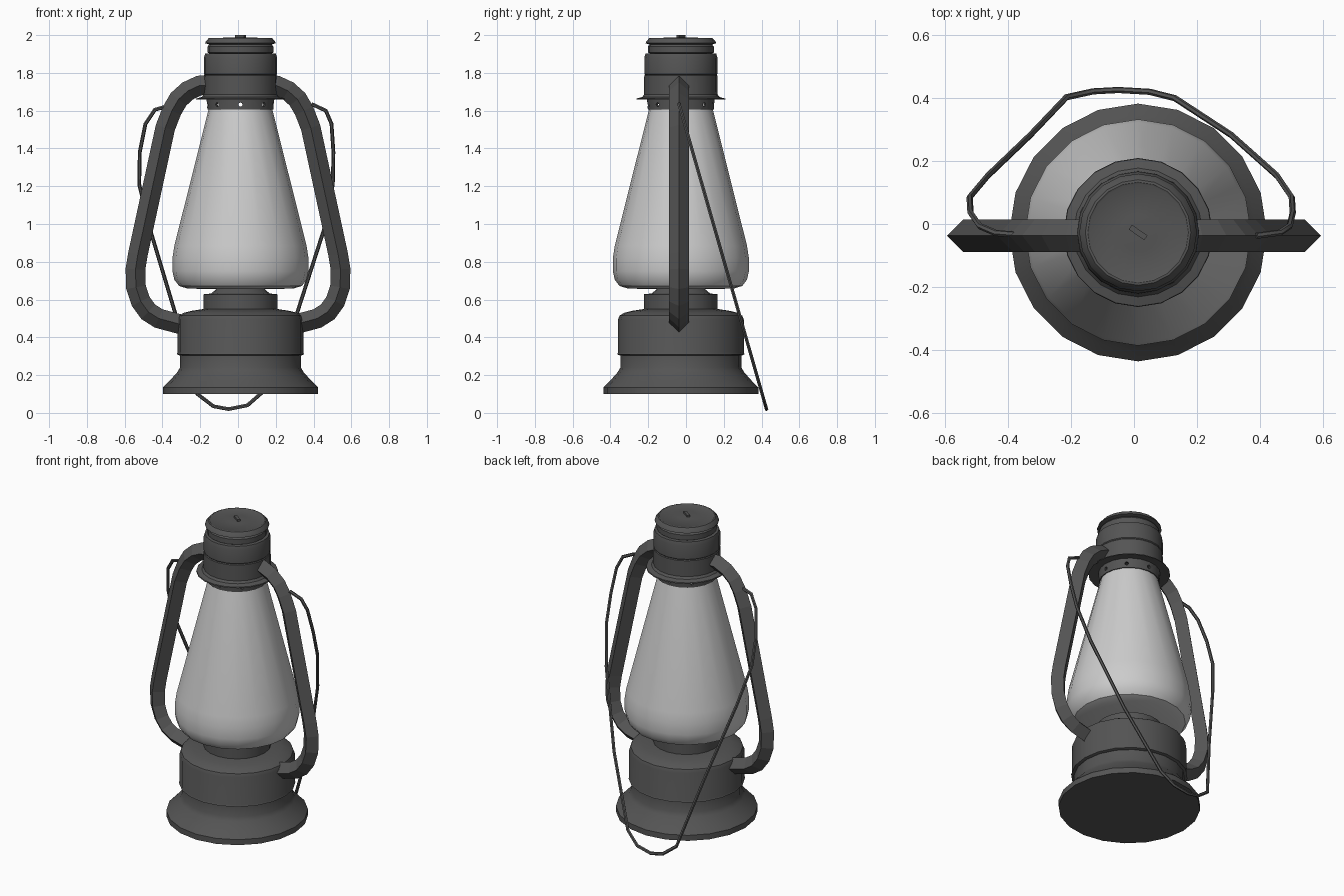
import bpy, bmesh, math
from mathutils import Vector, Matrix

if "Cube" in bpy.data.objects:
    bpy.data.objects.remove(bpy.data.objects["Cube"])

CX, CY = 0.013, -0.027      # axis of the lantern body

metal = bpy.data.materials.new("dark_metal")
metal.diffuse_color = (0.09, 0.09, 0.09, 1)
metal.use_nodes = True
metal.node_tree.nodes["Principled BSDF"].inputs["Base Color"].default_value = metal.diffuse_color


def finish(name, bm, smooth=None, mat=metal):
    bmesh.ops.recalc_face_normals(bm, faces=bm.faces)
    me = bpy.data.meshes.new(name)
    bm.to_mesh(me)
    bm.free()
    ob = bpy.data.objects.new(name, me)
    bpy.context.collection.objects.link(ob)
    if mat:
        me.materials.append(mat)
    if smooth:
        bpy.ops.object.select_all(action='DESELECT')
        ob.select_set(True)
        bpy.context.view_layer.objects.active = ob
        bpy.ops.object.shade_smooth_by_angle(angle=math.radians(smooth))
    return ob


def lathe(name, profile, sides=20, closed=False, mat=metal):
    """Revolve (radius, z) points; open profiles are capped at both ends."""
    bm = bmesh.new()
    rings = []
    for r, z in profile:
        rings.append([bm.verts.new((CX + r * math.sin(2 * math.pi * i / sides),
                                    CY + r * math.cos(2 * math.pi * i / sides), z))
                      for i in range(sides)])
    pairs = list(zip(rings, rings[1:]))
    if closed:
        pairs.append((rings[-1], rings[0]))
    else:
        bm.faces.new(rings[0])
        bm.faces.new(rings[-1])
    for a, b in pairs:
        for i in range(sides):
            j = (i + 1) % sides
            bm.faces.new((a[i], a[j], b[j], b[i]))
    return finish(name, bm, 35, mat)


def sweep(name, path, normal, radius, sides, smooth=None):
    """Mitred tube along a planar path lying in the plane with this normal."""
    bm = bmesh.new()
    pts = [Vector(p) for p in path]
    n = Vector(normal).normalized()
    rings = []
    for i, p in enumerate(pts):
        d0 = (p - pts[i - 1]).normalized() if i else (pts[1] - p).normalized()
        d1 = (pts[i + 1] - p).normalized() if i < len(pts) - 1 else d0
        side = (d0 + d1).normalized().cross(n)
        stretch = 1 / max(0.5, math.sqrt((1 + d0.dot(d1)) / 2))
        rings.append([bm.verts.new(p + radius * (side * stretch * math.cos(a) + n * math.sin(a)))
                      for a in (2 * math.pi * k / sides for k in range(sides))])
    bm.faces.new(rings[0])
    bm.faces.new(rings[-1])
    for a, b in zip(rings, rings[1:]):
        for i in range(sides):
            j = (i + 1) % sides
            bm.faces.new((a[i], a[j], b[j], b[i]))
    return finish(name, bm, smooth)


# fuel tank: flared foot, then drum with rolled shoulder and burner neck
lathe("flared_foot", [(0.41, 0.10), (0.41, 0.135), (0.375, 0.17), (0.335, 0.215),
                      (0.32, 0.24), (0.32, 0.32)])
lathe("fuel_tank", [(0.325, 0.305), (0.337, 0.31), (0.333, 0.32), (0.333, 0.495),
                    (0.325, 0.515), (0.30, 0.53), (0.26, 0.54), (0.195, 0.55)])
lathe("burner", [(0.195, 0.53), (0.195, 0.628), (0.155, 0.632), (0.12, 0.662)])

# glass chimney
lathe("glass_chimney", [(0.10, 0.655), (0.28, 0.658), (0.325, 0.672), (0.35, 0.705),
                        (0.36, 0.75), (0.36, 0.82), (0.35, 0.885), (0.168, 1.61)], mat=None)

# perforated collar
collar = lathe("vent_collar", [(0.175, 1.605), (0.18, 1.67), (0.165, 1.67), (0.16, 1.605)],
               closed=True)
bm = bmesh.new()
for k in range(8):
    m = (Matrix.Translation((CX, CY, 1.632)) @ Matrix.Rotation(k * math.pi / 4, 4, 'Z')
         @ Matrix.Translation((0.17, 0, 0)) @ Matrix.Rotation(math.pi / 2, 4, 'Y'))
    bmesh.ops.create_cone(bm, cap_ends=True, segments=8, radius1=0.011, radius2=0.011,
                          depth=0.08, matrix=m)
cutter = finish("vent_hole_cutter", bm)
cutter.hide_render = True
cutter.display_type = 'WIRE'
holes = collar.modifiers.new("vent_holes", 'BOOLEAN')
holes.operation = 'DIFFERENCE'
holes.object = cutter

# hood, chimney top and lid
lathe("hood", [(0.17, 1.665), (0.237, 1.658), (0.235, 1.664), (0.205, 1.672), (0.195, 1.685),
               (0.194, 1.785), (0.19, 1.79), (0.194, 1.795), (0.194, 1.88), (0.187, 1.902),
               (0.165, 1.904)])
lathe("chimney_top", [(0.16, 1.90), (0.174, 1.908), (0.174, 1.94), (0.16, 1.956)])
lathe("lid", [(0.165, 1.95), (0.187, 1.957), (0.184, 1.965), (0.168, 1.984), (0.16, 1.985),
              (0.155, 1.982), (0.06, 1.988)])

# little catch on the lid
bm = bmesh.new()
bmesh.ops.create_cube(bm, size=1, matrix=Matrix.Translation((CX, CY, 1.99))
                      @ Matrix.Rotation(math.radians(-35), 4, 'Z')
                      @ Matrix.Diagonal((0.06, 0.018, 0.02, 1)))
finish("lid_catch", bm)

# side tubes with diamond section
tube = [(0.16, 1.735), (0.205, 1.733), (0.265, 1.705), (0.315, 1.66), (0.35, 1.60),
        (0.385, 1.51), (0.53, 0.84), (0.543, 0.76), (0.54, 0.665), (0.515, 0.59),
        (0.475, 0.535), (0.42, 0.50), (0.29, 0.465)]
for label, s in (("left", -1), ("right", 1)):
    sweep(label + "_side_tube", [(s * x, -0.037, z) for x, z in tube], (0, 1, 0), 0.052, 4)

# wire bail, hanging down behind in a tilted plane
wire = [(-0.37, 1.625), (-0.44, 1.605), (-0.49, 1.53), (-0.52, 1.38), (-0.523, 1.21),
        (-0.465, 0.97), (-0.33, 0.52), (-0.215, 0.10), (-0.13, 0.035), (-0.05, 0.02),
        (0.05, 0.04), (0.13, 0.11), (0.31, 0.52), (0.455, 0.97), (0.502, 1.21),
        (0.505, 1.38), (0.495, 1.53), (0.465, 1.60), (0.39, 1.635)]
sweep("carry_wire", [(x, 0.432 - 0.287 * z, z) for x, z in wire], (0, 1, 0.287), 0.010, 6, 40)
